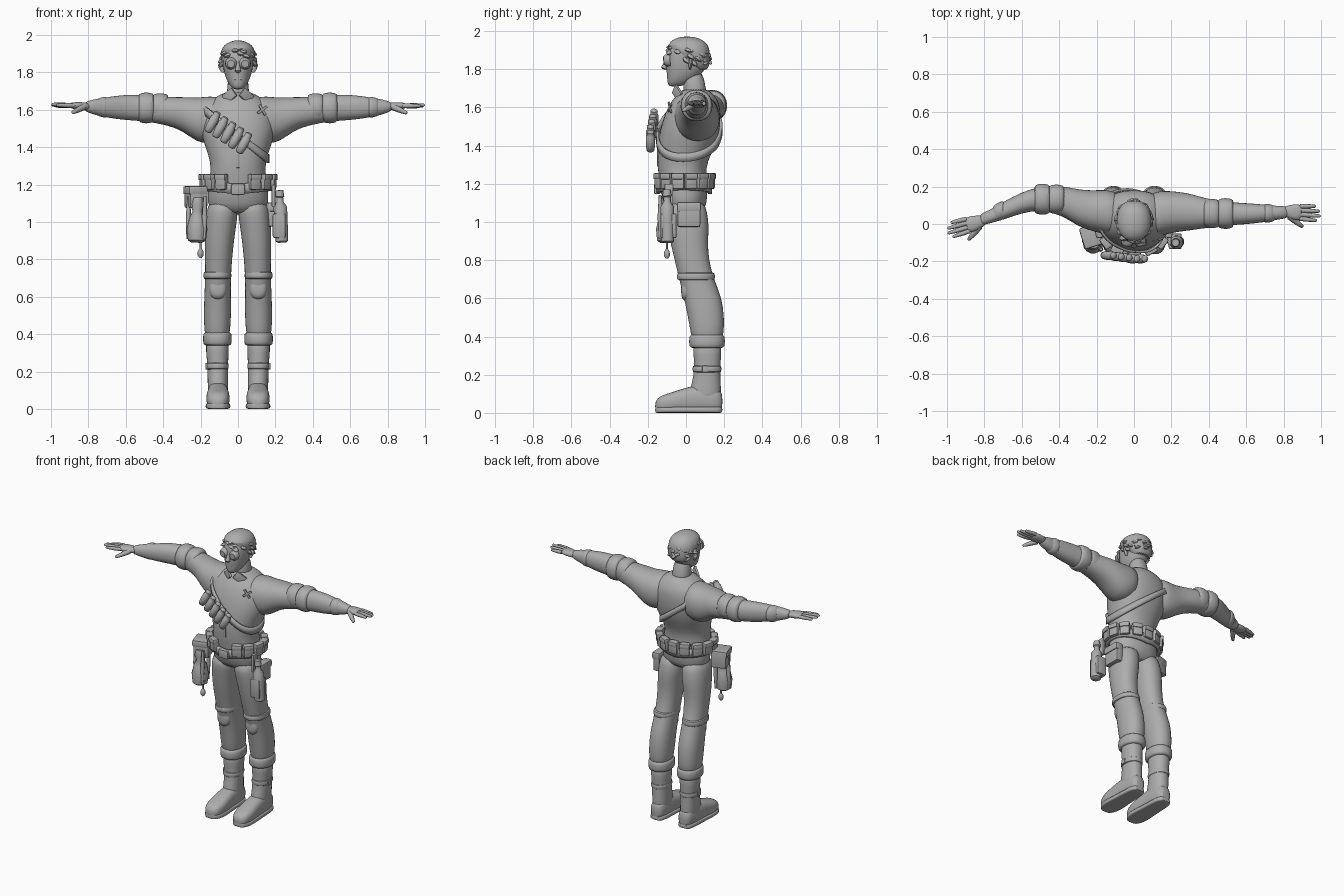
import bpy, bmesh, math, random
from mathutils import Vector, Matrix

random.seed(4)
cube = bpy.data.objects.get("Cube")
if cube:
    bpy.data.objects.remove(cube)

grey = bpy.data.materials.new("plain grey")
grey.use_nodes = True
grey.diffuse_color = (0.42, 0.42, 0.42, 1)
grey.node_tree.nodes["Principled BSDF"].inputs["Base Color"].default_value = grey.diffuse_color

X, Y, Z = Vector((1, 0, 0)), Vector((0, 1, 0)), Vector((0, 0, 1))


def finish(name, bm, subdivide=0):
    bmesh.ops.recalc_face_normals(bm, faces=bm.faces)
    mesh = bpy.data.meshes.new(name)
    bm.to_mesh(mesh)
    bm.free()
    obj = bpy.data.objects.new(name, mesh)
    bpy.context.collection.objects.link(obj)
    mesh.materials.append(grey)
    if subdivide:
        obj.modifiers.new("smooth", "SUBSURF").levels = subdivide
    bpy.ops.object.select_all(action="DESELECT")
    obj.select_set(True)
    bpy.context.view_layer.objects.active = obj
    bpy.ops.object.shade_smooth_by_angle(angle=math.radians(45))
    return obj


def oval(t, power):
    c, s = math.cos(t), math.sin(t)
    return (math.copysign(abs(c) ** (2 / power), c), math.copysign(abs(s) ** (2 / power), s))


def loft(name, rings, u=X, v=Y, sides=20, power=2.2, subdivide=1):
    """Skin a row of (centre, half width, half depth) ovals."""
    bm = bmesh.new()
    loops = []
    for centre, a, b in rings:
        pts = [oval(math.tau * i / sides, power) for i in range(sides)]
        loops.append([bm.verts.new(Vector(centre) + u * a * p + v * b * q) for p, q in pts])
    for low, high in zip(loops, loops[1:]):
        for i in range(sides):
            j = (i + 1) % sides
            bm.faces.new((low[i], low[j], high[j], high[i]))
    bm.faces.new(loops[0])
    bm.faces.new(loops[-1])
    return finish(name, bm, subdivide)


def tube(name, start, end, profile, sides=10, flat=1.0, subdivide=0):
    """Round form along a line; profile is (fraction, radius)."""
    start, end = Vector(start), Vector(end)
    d = (end - start).normalized()
    u = d.cross(Z if abs(d.z) < 0.9 else Y).normalized()
    rings = [(start.lerp(end, f), r, r * flat) for f, r in profile]
    return loft(name, rings, u, d.cross(u), sides, 2, subdivide)


def box(name, centre, size, turn=0.0, tilt=0.0, bevel=0.012):
    bm = bmesh.new()
    bmesh.ops.create_cube(bm, size=1, matrix=Matrix.Diagonal((*size, 1)))
    bmesh.ops.bevel(bm, geom=bm.edges[:], offset=bevel, segments=2, affect="EDGES", profile=0.6)
    bm.transform(Matrix.Translation(centre) @ Matrix.Rotation(turn, 4, "Z") @ Matrix.Rotation(tilt, 4, "Y"))
    return finish(name, bm)


# Torso: height, depth centre, half width, half depth
TORSO = [(1.04, 0.0, .14, .09), (1.1, -.005, .165, .115), (1.18, -.01, .162, .125),
         (1.25, -.02, .148, .125), (1.32, -.02, .146, .132), (1.4, .005, .175, .152),
         (1.48, .02, .2, .158), (1.56, .035, .2, .148), (1.62, .045, .18, .132),
         (1.665, .05, .125, .1), (1.7, .045, .065, .065)]
loft("shirt_torso", [((0, y, z), a, b) for z, y, a, b in TORSO], sides=28)


def torso_at(z):
    for p, q in zip(TORSO, TORSO[1:]):
        if z <= q[0]:
            f = max(0, (z - p[0]) / (q[0] - p[0]))
            return [m + (n - m) * f for m, n in zip(p, q)]
    return TORSO[-1]


def band(name, height, width, grow, thick):
    """Strap wrapped round the torso; height is a function of x."""
    bm = bmesh.new()
    loops = []
    for i in range(48):
        t = math.tau * i / 48
        x = 0
        for _ in range(15):
            z, y, a, b = torso_at(height(x))
            x = (x + a * oval(t, 2.2)[0]) / 2
        p = Vector((x * grow, y + b * grow * oval(t, 2.2)[1], height(x)))
        loops.append([bm.verts.new(p + Z * s * width / 2) for s in (-1, 1)])
    for i, low in enumerate(loops):
        high = loops[(i + 1) % len(loops)]
        bm.faces.new((low[0], high[0], high[1], low[1]))
    obj = finish(name, bm)
    solid = obj.modifiers.new("thickness", "SOLIDIFY")
    solid.thickness, solid.offset = thick, 0


# Straps, belt and belt pouches
band("chest_strap", lambda x: 1.46 - 0.8 * x, .045, 1.05, .014)
band("belt", lambda x: 1.175 + 0.12 * abs(x), .055, 1.09, .02)
box("buckle", (0, -.155, 1.175), (.075, .025, .06))
for i, deg in enumerate((-62, -38, -12, 14, 40, 66, 90, 114, 140, 166, 192, 218, 242)):
    t = math.radians(deg)
    x, y = .185 * math.cos(t), -.01 + .142 * math.sin(t)
    box(f"belt_pouch_{i}", (x, y, 1.215), (.065, .04, .085), t + math.pi / 2)
    box(f"pouch_flap_{i}", (x * 1.03, y * 1.03, 1.24), (.068, .044, .035), t + math.pi / 2)
for i in range(5):
    c = Vector((-.135 + .042 * i, -.168 - .006 * min(i, 3), 1.535 - .028 * i))
    d = Vector((.03, 0, .055))
    tube(f"chest_capsule_{i}", c - d, c + d,
         ((0, .01), (.06, .02), (.3, .024), (.72, .024), (.76, .019), (.94, .019), (1, .01)), 12)

# Collar, shirt front and chest badge
for s in (-1, 1):
    box(f"collar_{s}", (s * .045, -.045, 1.675), (.075, .016, .055), s * .55, s * .65, .006)
box("shirt_placket", (0, -.148, 1.39), (.022, .008, .2), 0, 0, .003)
for s in (-1, 1):
    box(f"badge_bar_{s}", (.13, -.085, 1.6), (.065, .009, .014), .35, s * .8 + .2, .003)

# Arms: distance out, height, half depth, half height, left depth, right depth
ARM = [(.06, 1.56, .125, .115, .045, .05), (.16, 1.545, .12, .128, .06, .065),
       (.22, 1.545, .11, .12, .065, .07), (.3, 1.58, .1, .09, .065, .085),
       (.38, 1.592, .08, .075, .057, .125), (.5, 1.61, .063, .07, .055, .14),
       (.6, 1.613, .057, .07, .055, .115), (.7, 1.613, .048, .055, .057, .07),
       (.78, 1.615, .034, .04, .06, .035), (.83, 1.618, .034, .02, .064, .02)]
for s, side, k in ((1, "left", 4), (-1, "right", 5)):
    loft(f"{side}_arm", [((s * r[0], r[k], r[1]), r[2], r[3]) for r in ARM], Y, Z)
    # rolled sleeve
    y = ARM[4][k] * .5 + ARM[5][k] * .5
    for j, (x, a) in enumerate(((.415, .078), (.49, .082))):
        loft(f"{side}_sleeve_roll_{j}",
             [((s * (x + o), y, 1.61), a * g, a * g) for o, g in
              ((-.045, .8), (-.035, .97), (0, 1.04), (.035, .97), (.045, .8))], Y, Z)
    loft(f"{side}_glove_cuff", [((s * (.71 + o), ARM[7][k] - o * .3 * (s < 0), 1.614), a, a * 1.1)
                                for o, a in ((-.02, .048), (0, .052), (.025, .048), (.05, .036))], Y, Z)

    # Hand with four fingers and a thumb
    wrist = Vector((s * .81, ARM[-1][k] + .003 * s, 1.618))
    d = Vector((.19, -.012, .008)) if s > 0 else Vector((-.19, -.055, .012))
    p = Vector((d.y, -d.x, 0)).normalized() * s
    loft(f"{side}_palm", [(wrist + d * f, a, b) for f, a, b in
                          ((-.1, .025, .02), (.1, .036, .022), (.3, .045, .021), (.48, .04, .014))], p, Z, 14)
    for i, reach in enumerate((.9, 1.0, .97, .84)):
        o = p * (.033 - .022 * i)
        tube(f"{side}_finger_{i}", wrist + d * .4 + o, wrist + d * reach + o * 1.15 - Z * .004 * abs(i - 1),
             ((0, .012), (.35, .0125), (.7, .0105), (.95, .008), (1, .003)), 8)
    tube(f"{side}_thumb", wrist + d * .12 + p * .025 - Z * .005, wrist + d * .52 + p * .078 - Z * .04,
         ((0, .018), (.4, .016), (.7, .013), (.95, .009), (1, .003)), 8)

# Legs: height, side centre, depth centre, half width, half depth
LEG = [(1.12, .08, -.005, .075, .1), (1.05, .085, 0, .086, .112), (.98, .093, .012, .084, .11),
       (.9, .1, .015, .079, .1), (.8, .104, .03, .073, .09), (.7, .107, .055, .069, .092),
       (.6, .109, .09, .072, .1), (.5, .11, .105, .074, .096), (.42, .111, .112, .07, .088),
       (.36, .111, .11, .06, .075)]
BOOT = [(.39, .111, .11, .064, .08), (.3, .11, .112, .061, .073), (.24, .109, .112, .056, .068),
        (.17, .108, .108, .055, .074), (.1, .107, .1, .055, .085), (.05, .107, .1, .052, .08)]
# Foot: depth, height, half width, half height
FOOT = [(.192, .06, .03, .045), (.17, .066, .05, .062), (.09, .075, .056, .075), (.01, .07, .058, .068),
        (-.07, .056, .066, .053), (-.125, .049, .058, .045), (-.15, .042, .042, .034), (-.162, .035, .02, .018)]
for s, side in ((1, "left"), (-1, "right")):
    loft(f"{side}_trouser_leg", [((s * x, y, z), a, b) for z, x, y, a, b in LEG])
    loft(f"{side}_boot_shaft", [((s * x, y, z), a, b) for z, x, y, a, b in BOOT])
    loft(f"{side}_boot_foot", [((s * .107, y, z), a, b) for y, z, a, b in FOOT], X, Z, 18, 2.6)
    loft(f"{side}_sole", [((s * .107, y, .016), a * 1.05, .016) for y, z, a, b in FOOT], X, Z, 16, 5)
    # bands round the boot top, ankle and knee
    for part, z, y, a, b, h in (("boot_cuff", .375, .11, .077, .094, .037),
                                ("ankle_strap", .23, .11, .06, .076, .02),
                                ("knee_band", .715, .052, .075, .1, .022)):
        loft(f"{side}_{part}", [((s * .11, y, z + h * f), a * g, b * g) for f, g in
                                ((-1, .88), (-.8, .98), (0, 1.02), (.8, .98), (1, .88))], sides=22)
    loft(f"{side}_knee_pad", [((s * .108, y, .645), a, b) for y, a, b in
                              ((.06, .05, .065), (.0, .052, .065), (-.018, .042, .052), (-.026, .02, .028))], X, Z, 14)
    box(f"{side}_boot_buckle", (s * .168, .1, .23), (.014, .03, .035), 0, 0, .004)

# Left hip: bottle, holster and thigh pouch
tube("hip_bottle", (.235, -.095, .89), (.222, -.1, 1.17),
     ((0, .022), (.03, .034), (.45, .036), (.68, .036), (.78, .018), (.86, .018), (.88, .024), (1, .02)), 14)
box("bottle_holder", (.22, -.092, .98), (.07, .085, .13))
box("thigh_pouch", (.178, .015, 1.04), (.05, .12, .13))
box("thigh_pouch_flap", (.184, .015, 1.08), (.052, .126, .05))
box("left_hanger", (.19, -.09, 1.14), (.02, .045, .12), 0, 0, .006)

# Right hip: lantern-like flask, pouch and dangling charm
tube("hip_flask", (-.22, -.105, .89), (-.215, -.1, 1.13),
     ((0, .03), (.05, .048), (.3, .055), (.55, .042), (.7, .026), (.85, .04), (1, .03)), 14)
box("flask_pouch", (-.225, -.06, 1.13), (.1, .11, .11), .3)
box("flask_pouch_flap", (-.228, -.065, 1.17), (.106, .116, .045), .3)
for i, (x, y) in enumerate(((-.268, -.09), (-.18, -.135), (-.195, -.05))):
    tube(f"flask_strap_{i}", (x, y, .91), (x * .98, y, 1.14), ((0, .008), (.5, .014), (1, .008)), 8)
tube("charm_cord", (-.2, -.1, .82), (-.2, -.1, .92), ((0, .006), (1, .006)), 8)
tube("charm", (-.2, -.1, .808), (-.2, -.1, .86), ((0, .006), (.3, .017), (.7, .015), (1, .005)), 10)

# Neck and head: height, depth centre, half width, half depth
loft("neck", [((0, y, z), a, a) for z, y, a in ((1.64, .05, .07), (1.7, .045, .057), (1.8, .035, .055))])
HEAD = [(1.708, -.06, .022, .028), (1.73, -.04, .045, .058), (1.77, -.008, .067, .092), (1.82, .002, .079, .108),
        (1.87, .008, .085, .112), (1.92, .01, .08, .103), (1.95, .006, .058, .078), (1.968, .004, .02, .03)]
loft("head", [((0, y, z), a, b) for z, y, a, b in HEAD], sides=24)
tube("nose", (0, -.095, 1.855), (0, -.118, 1.8), ((0, .008), (.6, .013), (.9, .016), (1, .008)), 8)
box("mouth", (0, -.093, 1.765), (.04, .012, .01), 0, 0, .004)
for s in (-1, 1):
    tube(f"ear_{s}", (s * .08, .02, 1.8), (s * .092, .028, 1.855), ((0, .008), (.4, .016), (.8, .018), (1, .008)), 8, .6)
    tube(f"eye_guard_{s}", (s * .036, -.085, 1.848), (s * .038, -.118, 1.846), ((0, .034), (.7, .03), (1, .02)), 12)

# Hair cap and curled tufts
loft("hair_cap", [((0, y, z), a, b) for z, y, a, b in
                  ((1.79, .075, .06, .04), (1.84, .055, .085, .072), (1.89, .02, .096, .106),
                   (1.93, .01, .089, .108), (1.958, .008, .06, .076), (1.972, .006, .02, .03))], sides=24)
for i in range(80):
    t = i * 2.39996
    up = 1 - 1.25 * (i + .5) / 80
    flat = math.sqrt(1 - up * up)
    n = Vector((math.cos(t) * flat, math.sin(t) * flat, up))
    if n.y < -.2 and n.z < .3:
        continue
    base = Vector((0, .01, 1.865)) + Vector((n.x * .088, n.y * .108, n.z * .098))
    swirl = n.cross(Z + Vector((0, .3, 0))) * random.choice((-1, 1)) * .03
    tip = base + n * random.uniform(.008, .02) + swirl + Vector((0, -.005, -.018))
    tube(f"hair_tuft_{i}", base - n * .008, tip, ((0, .014), (.35, .02), (.75, .012), (1, .002)), 6, .7)
